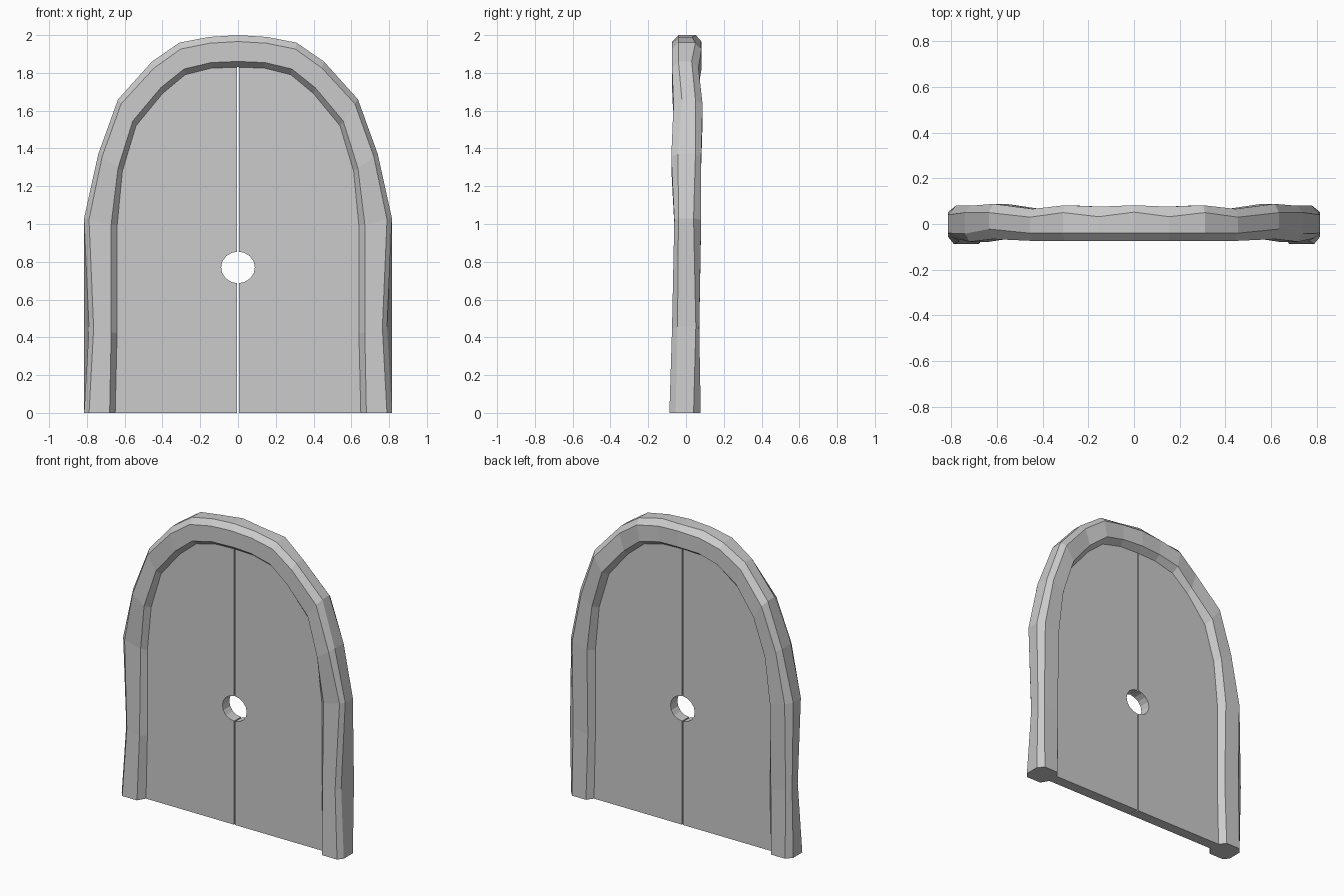
import bpy, bmesh, math
from mathutils import Vector

if "Cube" in bpy.data.objects:
    bpy.data.objects.remove(bpy.data.objects["Cube"])

# Arch stations from floor to crown (right half):
# outer x, outer z, inner x, inner z, front y, side-front y, side-back y, back y, front chamfer
STATIONS = [
    (.815, 0.00, .650, 0.00, -.088, -.055, .040, .078, .16),
    (.815, 0.46, .640, 0.42, -.074, -.045, .052, .070, .29),
    (.815, 1.03, .640, 0.99, -.062, -.040, .040, .080, .15),
    (.740, 1.37, .612, 1.28, -.078, -.042, .050, .080, .16),
    (.635, 1.66, .540, 1.52, -.066, -.022, .050, .088, .17),
    (.455, 1.86, .400, 1.69, -.074, -.040, .030, .066, .20),
    (.310, 1.96, .280, 1.79, -.074, -.040, .050, .082, .20),
    (.155, 1.99, .140, 1.825, -.074, -.040, .032, .076, .20),
    (.000, 2.00, .000, 1.83, -.074, -.040, .052, .082, .20),
]


def finish(bm, name):
    bmesh.ops.recalc_face_normals(bm, faces=bm.faces)
    mesh = bpy.data.meshes.new(name)
    bm.to_mesh(mesh)
    bm.free()
    obj = bpy.data.objects.new(name, mesh)
    bpy.context.collection.objects.link(obj)
    return obj


def section(st, sx):
    """Eight-sided, slightly irregular stone section at one station."""
    ox, oz, ix, iz, fy, sf, sb, by, ch = st
    o, i = Vector((ox, oz)), Vector((ix, iz))
    worn = .15 if ch > .25 else 0
    profile = [(.82, fy), (ch, fy), (worn, sf), (0, sb),
               (.2, by), (.82, by), (1, .036), (1, -.036)]
    ring = []
    for t, y in profile:
        p = o.lerp(i, t)
        ring.append((sx * p.x, y, p.y))
    return ring


# Arched frame swept through the mirrored stations
bm = bmesh.new()
rings = [section(s, 1) for s in STATIONS]
rings += [section(s, -1) for s in reversed(STATIONS[:-1])]
rings = [[bm.verts.new(p) for p in r] for r in rings]
for a, b in zip(rings, rings[1:]):
    for k in range(8):
        n = (k + 1) % 8
        bm.faces.new((a[k], a[n], b[n], b[k]))
bm.faces.new(rings[0])
bm.faces.new(rings[-1])
finish(bm, "arched_frame")

# Two panel halves, each with half of the round hole
GAP, HALF_T, HOLE_Z, HOLE_R = .004, .036, .77, .086


def panel(name, sx):
    outline = [(GAP, 0)]
    for s in STATIONS:
        p = Vector(s[0:2]).lerp(Vector(s[2:4]), .8)
        outline.append((max(p.x, GAP), p.y))
    for k in range(9):
        a = math.pi / 2 - math.pi * k / 8
        outline.append((max(HOLE_R * 1.04 * math.cos(a), GAP),
                        HOLE_Z + HOLE_R * .97 * math.sin(a)))
    bm = bmesh.new()
    face = bm.faces.new([bm.verts.new((sx * x, -HALF_T, z)) for x, z in outline])
    ext = bmesh.ops.extrude_face_region(bm, geom=[face], use_keep_orig=True)
    verts = [v for v in ext["geom"] if isinstance(v, bmesh.types.BMVert)]
    bmesh.ops.translate(bm, verts=verts, vec=(0, 2 * HALF_T, 0))
    finish(bm, name)


panel("right_panel", 1)
panel("left_panel", -1)
